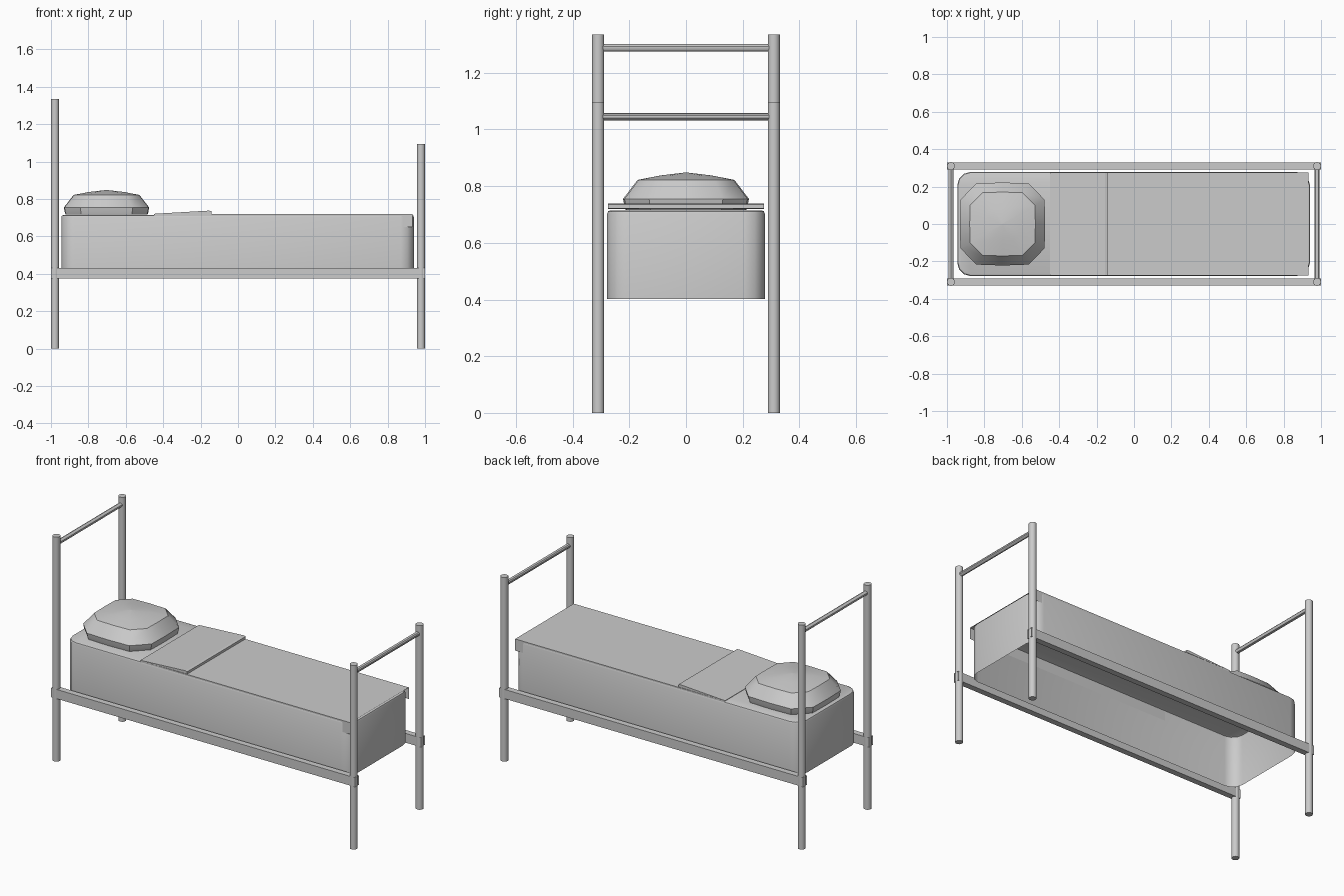
import bpy, bmesh
from math import pi
from mathutils import Vector

if "Cube" in bpy.data.objects:
    bpy.data.objects.remove(bpy.data.objects["Cube"])


def make(name, bm, smooth=True):
    bmesh.ops.recalc_face_normals(bm, faces=bm.faces)
    me = bpy.data.meshes.new(name)
    bm.to_mesh(me)
    bm.free()
    ob = bpy.data.objects.new(name, me)
    bpy.context.collection.objects.link(ob)
    if smooth:
        bpy.ops.object.select_all(action='DESELECT')
        bpy.context.view_layer.objects.active = ob
        ob.select_set(True)
        bpy.ops.object.shade_smooth_by_angle(angle=pi / 5)
    return ob


def rod(name, a, b, r, sides):
    a, b = Vector(a), Vector(b)
    bm = bmesh.new()
    bmesh.ops.create_cone(bm, cap_ends=True, segments=sides, radius1=r, radius2=r, depth=(b - a).length)
    rot = (b - a).to_track_quat('Z', 'Y').to_matrix()
    bmesh.ops.rotate(bm, verts=bm.verts, matrix=rot)
    bmesh.ops.translate(bm, verts=bm.verts, vec=(a + b) / 2)
    return make(name, bm)


def loft(name, rings, closed=True, caps=(False, False), smooth=False):
    bm = bmesh.new()
    vs = [[bm.verts.new(p) for p in ring] for ring in rings]
    n = len(vs[0])
    for lo, hi in zip(vs, vs[1:]):
        for i in range(n if closed else n - 1):
            j = (i + 1) % n
            bm.faces.new((lo[i], lo[j], hi[j], hi[i]))
    if caps[0]:
        bm.faces.new(vs[0][::-1])
    if caps[1]:
        bm.faces.new(vs[-1])
    return make(name, bm, smooth)


PX, PY = 0.9785, 0.31

# Posts and end crossbars
for end, sx, top, bar in (("head", -1, 1.335, 1.288), ("foot", 1, 1.095, 1.045)):
    for side, sy in (("left", -1), ("right", 1)):
        rod(f"{end}_post_{side}", (sx * PX, sy * PY, 0), (sx * PX, sy * PY, top), 0.0215, 16)
    rod(f"{end}_crossbar", (sx * PX, -PY, bar), (sx * PX, PY, bar), 0.013, 10)

# Side rails: open-ended box tubes sleeved over the posts
for side, sy in (("left", -1), ("right", 1)):
    loft(f"side_rail_{side}", [
        [(x, sy * PY + dy, z) for dy, z in ((-.018, .375), (.018, .375), (.018, .43), (-.018, .43))]
        for x in (-1, 1)])

# Mattress: rounded shell, open underneath
bm = bmesh.new()
bmesh.ops.create_cube(bm, size=1)
bmesh.ops.scale(bm, verts=bm.verts, vec=(1.885, 0.556, 0.313))
bmesh.ops.translate(bm, verts=bm.verts, vec=(-0.002, 0, 0.5585))
upright = [e for e in bm.edges if abs(e.verts[0].co.z - e.verts[1].co.z) > 0.1]
bmesh.ops.bevel(bm, geom=upright, offset=0.07, segments=3, profile=0.5, affect='EDGES')
bmesh.ops.delete(bm, geom=[f for f in bm.faces if f.calc_center_median().z < 0.41], context='FACES_ONLY')
rim = [e for e in bm.edges if all(v.co.z > 0.7 for v in e.verts)]
bmesh.ops.bevel(bm, geom=rim, offset=0.012, segments=2, profile=0.5, affect='EDGES')
make("mattress", bm)

# Blanket with short side drops
loft("blanket", [
    [(x, y, z) for y, z in ((-.275, .65), (-.275, .719), (.275, .719), (.275, .65))]
    for x in (-0.45, 0.932)], closed=False)

# Turned-down fold of the blanket
loft("blanket_fold", [
    [(x, y, z) for x, z in ((-.45, .719), (-.45, .721), (-.155, .738), (-.142, .735), (-.142, .721))]
    for y in (-0.275, 0.275)], caps=(True, True))

# Pillow: stacked chamfered outlines rising to a soft peak
outline = [(-.228, 0), (-.225, -.13), (-.14, -.217), (0, -.222), (.14, -.217), (.225, -.13),
           (.228, 0), (.225, .13), (.14, .217), (0, .222), (-.14, .217), (-.225, .13)]
levels = [(.96, .716), (.98, .73), (1, .755), (.77, .822), (.4, .838), (.02, .848)]
loft("pillow", [[(-.703 + x * s, y * s, z) for x, y in outline] for s, z in levels],
     caps=(True, True), smooth=True)
